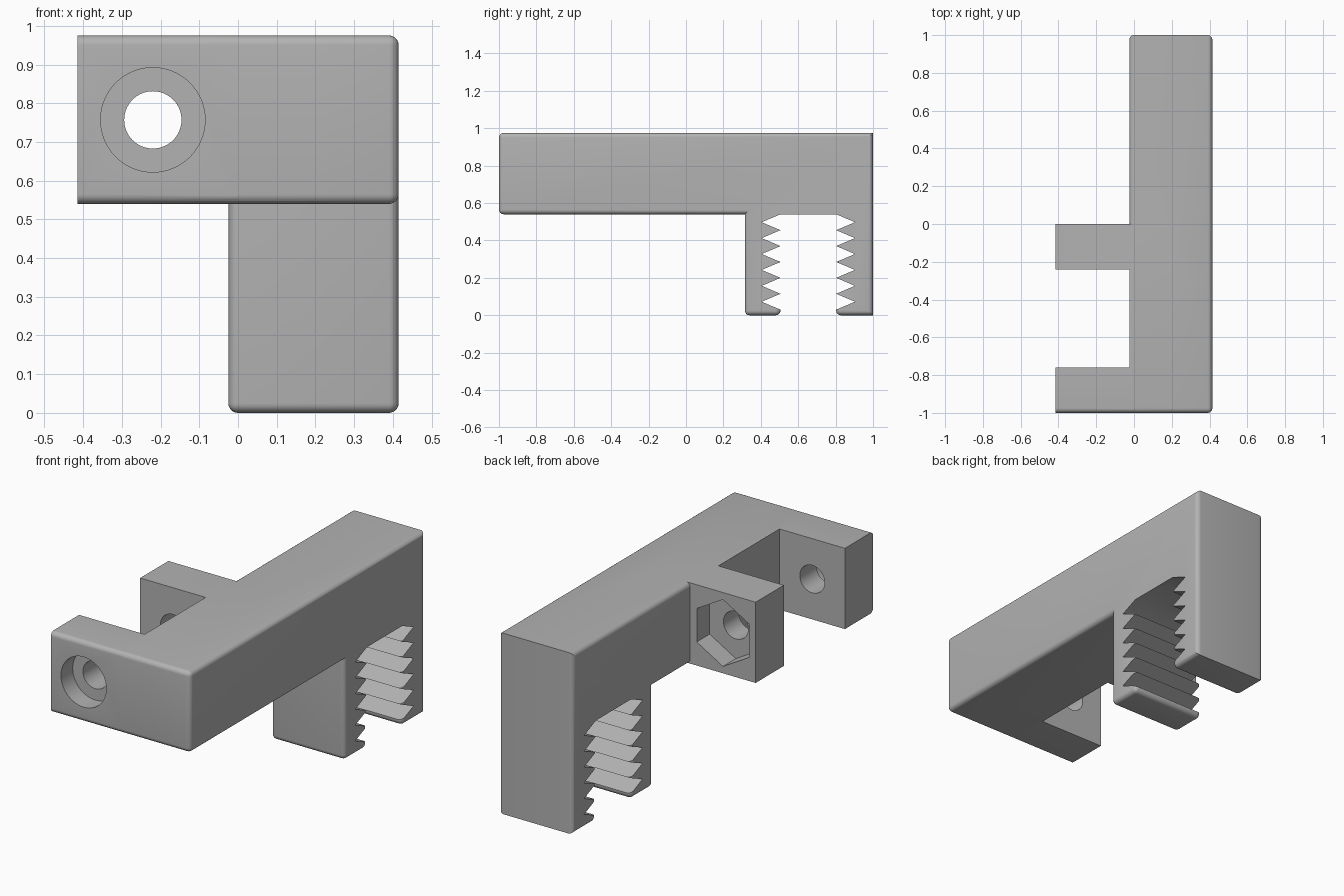
import bpy, bmesh, math
from mathutils import Matrix

if "Cube" in bpy.data.objects:
    bpy.data.objects.remove(bpy.data.objects["Cube"], do_unlink=True)

# Main dimensions
RIGHT, INNER, OUTER = 0.415, -0.025, -0.415
TOP, UNDER = 0.975, 0.54
SLOT_A, SLOT_B = 0.505, 0.803
FILLET = 0.025
HOLE_X, HOLE_Z = -0.22, 0.757

grey = bpy.data.materials.new("grey_plastic")
grey.use_nodes = True
grey.diffuse_color = (0.45, 0.45, 0.45, 1)
grey.node_tree.nodes["Principled BSDF"].inputs["Base Color"].default_value = (0.45, 0.45, 0.45, 1)


def finish(bm, name):
    bmesh.ops.recalc_face_normals(bm, faces=bm.faces)
    mesh = bpy.data.meshes.new(name)
    bm.to_mesh(mesh)
    bm.free()
    mesh.materials.append(grey)
    obj = bpy.data.objects.new(name, mesh)
    bpy.context.collection.objects.link(obj)
    return obj


def prism(name, profile, x0, x1, rounded=None):
    """Extrude a (y, z) profile along x and fillet the edges picked by a rule."""
    bm = bmesh.new()
    face = bm.faces.new([bm.verts.new((x0, y, z)) for y, z in profile])
    ext = bmesh.ops.extrude_face_region(bm, geom=[face])
    moved = [v for v in ext["geom"] if isinstance(v, bmesh.types.BMVert)]
    bmesh.ops.translate(bm, verts=moved, vec=(x1 - x0, 0, 0))
    bmesh.ops.recalc_face_normals(bm, faces=bm.faces)
    if rounded:
        picked = [e for e in bm.edges if rounded(*[v.co for v in e.verts])]
        bmesh.ops.bevel(bm, geom=picked, offset=FILLET, segments=6,
                        profile=0.5, affect='EDGES', clamp_overlap=True)
    return finish(bm, name)


def box(name, x0, x1, y0, y1, z0, z1, rounded=None):
    return prism(name, [(y0, z0), (y1, z0), (y1, z1), (y0, z1)], x0, x1, rounded)


def bore(name, radius, y0, y1, sides):
    """Cylinder along y, with a vertex pointing straight up."""
    bm = bmesh.new()
    bmesh.ops.create_cone(bm, cap_ends=True, segments=sides, radius1=radius,
                          radius2=radius, depth=y1 - y0)
    bmesh.ops.transform(bm, verts=bm.verts, matrix=Matrix.Translation(
        (HOLE_X, (y0 + y1) / 2, HOLE_Z)) @ Matrix.Rotation(math.pi / 2, 4, 'X'))
    return finish(bm, name)


def combine(target, tool, operation):
    mod = target.modifiers.new(tool.name, 'BOOLEAN')
    mod.operation, mod.solver, mod.object = operation, 'EXACT', tool
    bpy.context.view_layer.objects.active = target
    bpy.ops.object.modifier_apply(modifier=mod.name)
    bpy.data.objects.remove(tool, do_unlink=True)


def body_rule(a, b):
    mid = (a + b) / 2
    if abs(a.x - b.x) > 0.1:                       # edges running across the width
        convex_end = mid.y < -0.9 or mid.z < 0.01
        return convex_end and mid.y < 0.95
    slot_ceiling = abs(mid.z - UNDER) < 0.01 and mid.y > SLOT_A
    return not slot_ceiling


def lug_rule(a, b):
    return abs(a.x - b.x) > 0.1 and a.y < -0.9     # long front edges only


# Beam with the two downward jaws
profile = [(-1, TOP), (-1, UNDER), (0.315, UNDER), (0.315, 0), (SLOT_A, 0), (SLOT_A, UNDER),
           (SLOT_B, UNDER), (SLOT_B, 0), (1, 0), (1, TOP)]
clamp = prism("clamp_body", profile, INNER, RIGHT, body_rule)

# Side lugs: one block, with the gap between them cut out
combine(clamp, box("lugs", OUTER, 0.2, -1, 0, UNDER, TOP, lug_rule), 'UNION')
combine(clamp, box("lug_gap", -0.6, INNER, -0.76, -0.24, 0.3, 1.2), 'DIFFERENCE')

# Zigzag teeth on both inner jaw faces
count, start = 6, 0.03
pitch = (UNDER - start) / count
heights = [start + pitch * i / 2 for i in range(2 * count + 1)]
left = [(SLOT_A - 0.1 * (i % 2), z) for i, z in enumerate(heights)]
right = [(SLOT_B + 0.1 * (i % 2), z) for i, z in enumerate(heights)]
combine(clamp, prism("teeth", left + right[::-1], -0.2, 0.6), 'DIFFERENCE')

# Bolt hole, round head recess and hexagonal nut recess
combine(clamp, bore("bolt_hole", 0.074, -1.2, 0.2, 64), 'DIFFERENCE')
combine(clamp, bore("head_recess", 0.135, -1.2, -0.9, 64), 'DIFFERENCE')
combine(clamp, bore("nut_recess", 0.18, -0.11, 0.2, 6), 'DIFFERENCE')

bpy.ops.object.select_all(action='DESELECT')
clamp.select_set(True)
bpy.context.view_layer.objects.active = clamp
bpy.ops.object.shade_smooth_by_angle(angle=math.radians(25))
